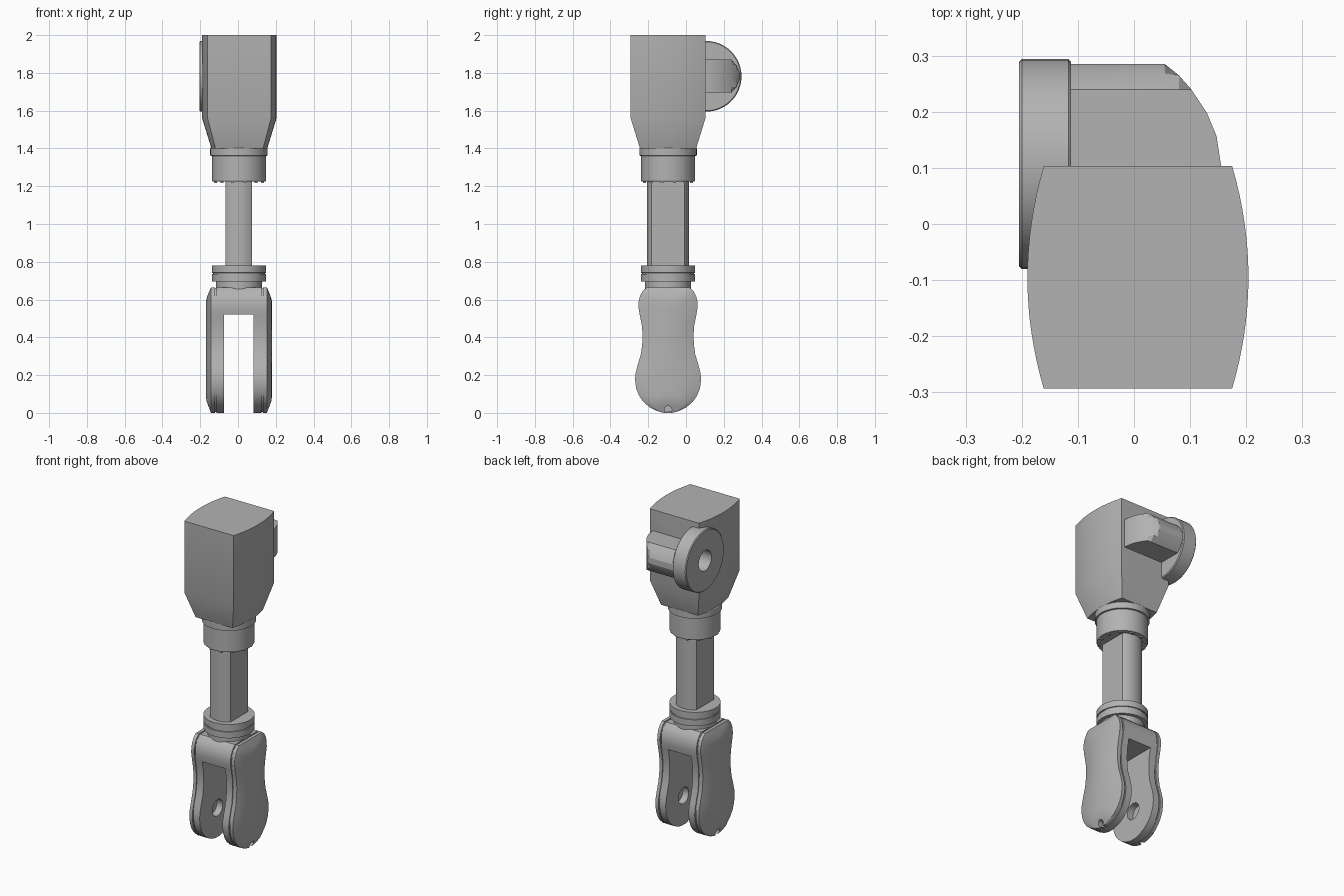
import bpy, bmesh
from math import cos, sin, pi, sqrt, radians

cube = bpy.data.objects.get("Cube")
if cube:
    bpy.data.objects.remove(cube, do_unlink=True)

GREY = (0.45, 0.45, 0.45, 1)
mat = bpy.data.materials.new("plain grey")
mat.use_nodes = True
mat.diffuse_color = GREY
mat.node_tree.nodes["Principled BSDF"].inputs["Base Color"].default_value = GREY

CX, CY = 0.005, -0.095      # main vertical axis
EY, EZ = 0.107, 1.782       # eyelet axis


def loft(name, rings, smooth=30):
    """Skin a list of equal-length point rings and cap both ends."""
    bm = bmesh.new()
    loops = [[bm.verts.new(p) for p in ring] for ring in rings]
    n = len(loops[0])
    for a, b in zip(loops, loops[1:]):
        for i in range(n):
            j = (i + 1) % n
            bm.faces.new((a[i], a[j], b[j], b[i]))
    bm.faces.new(loops[0][::-1])
    bm.faces.new(loops[-1])
    bmesh.ops.remove_doubles(bm, verts=bm.verts, dist=1e-5)
    bmesh.ops.recalc_face_normals(bm, faces=bm.faces)
    mesh = bpy.data.meshes.new(name)
    bm.to_mesh(mesh)
    bm.free()
    mesh.materials.append(mat)
    obj = bpy.data.objects.new(name, mesh)
    bpy.context.collection.objects.link(obj)
    finish(obj, smooth)
    return obj


def finish(obj, angle=30):
    bpy.ops.object.select_all(action='DESELECT')
    obj.select_set(True)
    bpy.context.view_layer.objects.active = obj
    bpy.ops.object.shade_smooth_by_angle(angle=radians(angle))


def circle(r, n=48):
    return [(r * cos(2 * pi * i / n), r * sin(2 * pi * i / n)) for i in range(n)]


def lathe_z(name, profile):
    return loft(name, [[(CX + u, CY + v, z) for u, v in circle(r)] for r, z in profile])


def lathe_x(name, y, z, profile):
    return loft(name, [[(x, y + u, z + v) for u, v in circle(r)] for r, x in profile])


def box(name, x0, x1, y0, y1, z0, z1):
    return loft(name, [[(x0, y0, z), (x1, y0, z), (x1, y1, z), (x0, y1, z)] for z in (z0, z1)])


def cut(obj, cutter):
    bpy.context.view_layer.objects.active = obj
    mod = obj.modifiers.new("cut", 'BOOLEAN')
    mod.operation, mod.solver, mod.object = 'DIFFERENCE', 'EXACT', cutter
    bpy.ops.object.modifier_apply(modifier=mod.name)
    finish(obj)


def drop(cutter):
    bpy.data.objects.remove(cutter, do_unlink=True)


# Upper housing: bowed sides, tapered toward the collar
steps = [i / 8 - 1 for i in range(17)]
side = [(0.168 + 0.029 * (1 - t * t), 0.198 * t) for t in steps]
section = side + [(-x, -y) for x, y in side]
housing = loft("housing", [[(CX + 0.002 + x * s, CY + y * s, z) for x, y in section]
                           for s, z in ((0.75, 1.4), (1, 1.56), (1, 2))])

# Eyelet disc with bore
eyelet = lathe_x("eyelet", EY, EZ, [(0.182, -0.205), (0.187, -0.2), (0.187, -0.117), (0.182, -0.112)])
bore = lathe_x("bore_cutter", EY, EZ, [(0.062, -0.3), (0.062, -0.105)])
cut(eyelet, bore)
cut(housing, bore)
drop(bore)

# Lug that carries the eyelet: chamfered bar with a rounded end
bar = [(0.05, 1.695), (0.24, 1.695), (0.268, 1.725), (0.285, 1.765),
       (0.285, 1.8), (0.268, 1.84), (0.24, 1.87), (0.05, 1.87)]
reach = [(-0.115, 0.285), (0.055, 0.285), (0.08, 0.265), (0.102, 0.24),
         (0.13, 0.198), (0.147, 0.157), (0.155, 0.105)]
loft("lug", [[(x, min(y, limit), z) for y, z in bar] for x, limit in reach], 20)

# Upper collar with small teeth under it
lathe_z("upper_collar", [(0.14, 1.225), (0.143, 1.23), (0.143, 1.36), (0.152, 1.362),
                         (0.152, 1.4), (0.148, 1.406)])
for i in range(12):
    a = (i + 0.5) * pi / 6
    x, y = CX + 0.128 * cos(a), CY + 0.128 * sin(a)
    box("collar_tooth", x - 0.008, x + 0.008, y - 0.008, y + 0.008, 1.217, 1.23)

# Shaft: round rod with two flats
R, FLAT = 0.112, 0.07
a0 = math_angle = pi / 2 - sqrt(1) * 0.675
arc = [(R * cos(a0 + (pi - 2 * a0) * i / 16), R * sin(a0 + (pi - 2 * a0) * i / 16)) for i in range(17)]
rod = arc + [(-x, -y) for x, y in arc]
loft("shaft", [[(CX + x, CY + y, z) for x, y in rod] for z in (0.75, 1.25)])

# Lower collar with a seam, and the neck below it
lathe_z("lower_collar", [(0.143, 0.695), (0.143, 0.734), (0.138, 0.735), (0.138, 0.741),
                         (0.143, 0.742), (0.143, 0.78)])
lathe_z("neck", [(0.122, 0.65), (0.122, 0.7)])

# Fork outline: height, half depth
outline = [(0.0, 0.02), (0.004, 0.037), (0.012, 0.063), (0.03, 0.098), (0.06, 0.132), (0.09, 0.153),
           (0.13, 0.169), (0.175, 0.175), (0.21, 0.172), (0.25, 0.162), (0.31, 0.144), (0.36, 0.137),
           (0.41, 0.135), (0.46, 0.138), (0.52, 0.15), (0.56, 0.157), (0.59, 0.156), (0.62, 0.148),
           (0.645, 0.134), (0.665, 0.112)]

# Fork body, slotted, with a pin hole through both cheeks
fork = loft("fork", [[(CX + u * 0.12, CY + v * d, z) for u, v in ((-1, -1), (1, -1), (1, 1), (-1, 1))]
                     for z, d in outline])
slot = box("slot_cutter", CX - 0.078, CX + 0.078, -0.5, 0.3, -0.1, 0.52)
pin = lathe_x("pin_cutter", CY, 0.18, [(0.05, -0.3), (0.05, 0.3)])
for cutter in (slot, pin):
    cut(fork, cutter)
    drop(cutter)

# Bowed covers on both cheeks, with a small notch at the tip, over a recessed seam
notch = lathe_x("notch_cutter", CY, 0.017, [(0.02, -0.4), (0.02, 0.4)])
for label, s in (("left", 1), ("right", -1)):
    rings, seam = [], []
    for z, d in outline:
        rise = max(0, min(1, z / 0.07, (0.665 - z) / 0.065))
        face = [(0.148 + 0.027 * min(1 - t * t, rise), d * t) for t in steps]
        ring = [(0.128, -d)] + face + [(0.128, d)]
        rings.append([(CX + s * x, CY + y, z) for x, y in ring])
        zi = 0.33 + (z - 0.33) * 0.985
        seam.append([(CX + s * x, CY + y * 0.96, zi)
                     for x, y in ((0.118, -d), (0.13, -d), (0.13, d), (0.118, d))])
    cover = loft(label + "_cover", rings, 35)
    cut(cover, notch)
    loft(label + "_seam", seam)
drop(notch)
